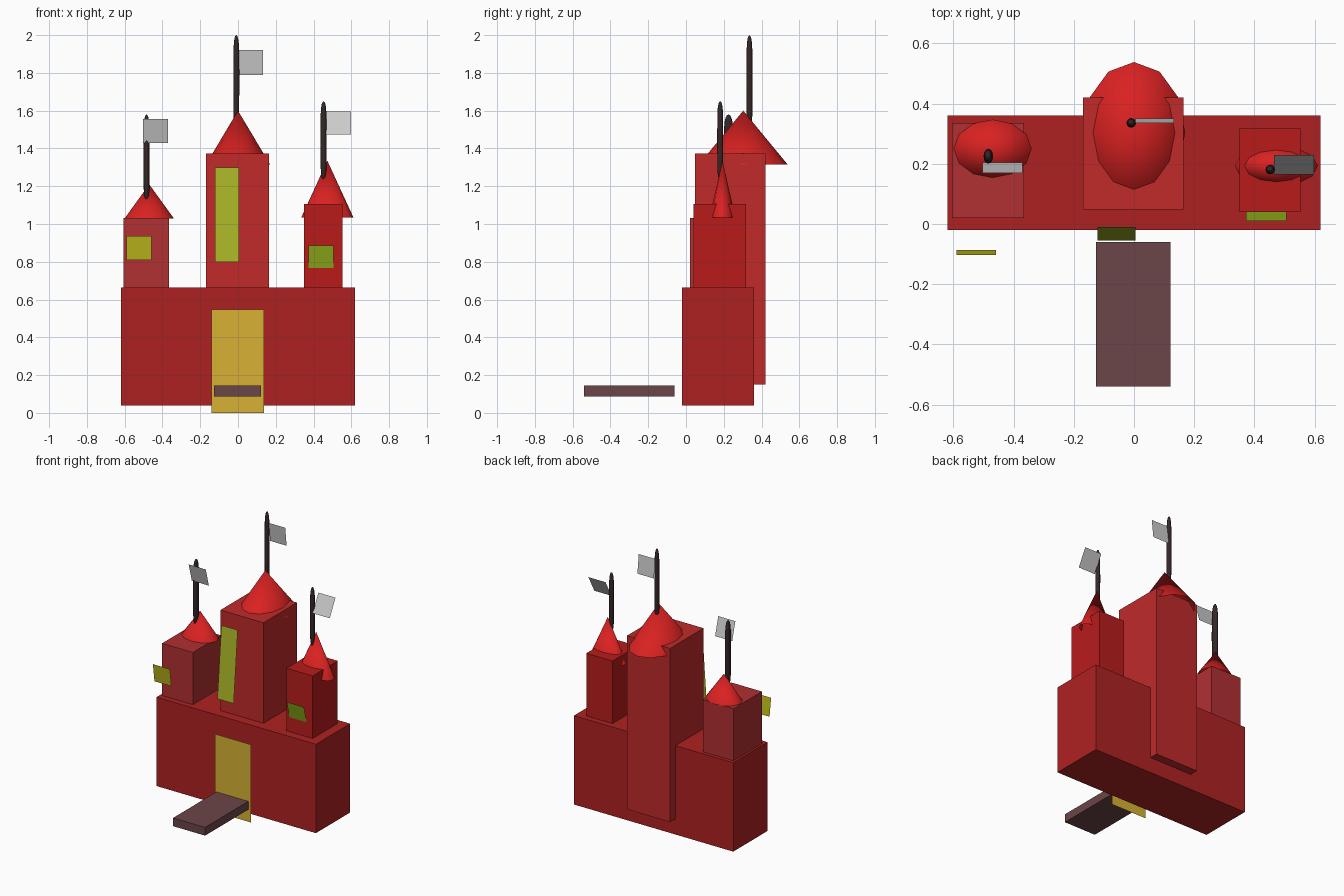
import bpy, bmesh, math
from mathutils import Matrix

if "Cube" in bpy.data.objects:
    bpy.data.objects.remove(bpy.data.objects["Cube"])


def material(name, rgb):
    m = bpy.data.materials.new(name)
    m.diffuse_color = [c ** 2.2 for c in rgb] + [1]
    m.use_nodes = True
    m.node_tree.nodes["Principled BSDF"].inputs["Base Color"].default_value = m.diffuse_color
    return m


def finish(name, bm, mat=None, smooth=False):
    me = bpy.data.meshes.new(name)
    bmesh.ops.recalc_face_normals(bm, faces=bm.faces)
    for f in bm.faces:
        f.smooth = smooth
    bm.to_mesh(me)
    bm.free()
    ob = bpy.data.objects.new(name, me)
    bpy.context.collection.objects.link(ob)
    if mat:
        me.materials.append(mat)
    return ob


def box(name, x, y, z, mat):
    bm = bmesh.new()
    mid = [(a + b) / 2 for a, b in (x, y, z)]
    size = [b - a for a, b in (x, y, z)]
    bmesh.ops.create_cube(bm, size=1, matrix=Matrix.LocRotScale(mid, None, size))
    return finish(name, bm, mat)


def sheet(name, x, z, y_bottom, y_top, mat=None):
    # thin panel, leaning between its bottom and top edge
    me = bpy.data.meshes.new(name)
    me.from_pydata([(x[0], y_bottom, z[0]), (x[1], y_bottom, z[0]),
                    (x[1], y_top, z[1]), (x[0], y_top, z[1])], [], [(0, 1, 2, 3)])
    ob = bpy.data.objects.new(name, me)
    bpy.context.collection.objects.link(ob)
    if mat:
        me.materials.append(mat)
    return ob


def roof(name, cx, cy, rx, ry, z0, z1, mat):
    # open-bottomed oval cone with 12 sides
    bm = bmesh.new()
    tip = bm.verts.new((cx, cy, z1))
    angles = [i * math.tau / 12 for i in range(12)]
    ring = [bm.verts.new((cx + rx * math.cos(a), cy + ry * math.sin(a), z0)) for a in angles]
    for i in range(12):
        bm.faces.new((ring[i], ring[(i + 1) % 12], tip))
    return finish(name, bm, mat, True)


def pole(name, cx, cy, rx, ry, z0, z1, mat):
    # spun profile with rounded, tapering ends
    bm = bmesh.new()
    prof = []
    for u in (-1, -.98, -.93, -.85, -.7, 0, .7, .85, .93, .98, 1):
        prof.append(bm.verts.new((math.sqrt(1 - abs(u) ** 6), 0, (z0 + z1) / 2 + u * (z1 - z0) / 2)))
    edges = [bm.edges.new(p) for p in zip(prof, prof[1:])]
    bmesh.ops.spin(bm, geom=prof + edges, cent=(0, 0, 0), axis=(0, 0, 1),
                   angle=math.tau, steps=12, use_merge=True)
    bmesh.ops.remove_doubles(bm, verts=bm.verts, dist=1e-5)
    bmesh.ops.transform(bm, verts=bm.verts,
                        matrix=Matrix.LocRotScale((cx, cy, 0), None, (rx, ry, 1)))
    return finish(name, bm, mat, True)


base_red = material("base_red", (.68, .15, .15))
center_red = material("center_red", (.75, .18, .18))
left_red = material("left_red", (.69, .20, .21))
right_red = material("right_red", (.72, .13, .13))
roof_red = material("roof_red", (.85, .15, .15))
dark = material("pole_dark", (.22, .17, .17))
wood = material("bridge_brown", (.42, .28, .29))
gold = material("door_gold", (.84, .69, .22))
yellow = material("left_window_yellow", (.74, .72, .13))
olive = material("center_window_green", (.66, .71, .17))
green = material("right_window_green", (.58, .70, .13))

# main block and towers
box("castle_base", (-.62, .62), (-.02, .36), (.04, .665), base_red)
box("center_tower", (-.17, .165), (.048, .42), (.15, 1.372), center_red)
box("left_tower", (-.605, -.365), (.02, .335), (.5, 1.032), left_red)
box("right_tower", (.35, .553), (.04, .318), (.5, 1.105), right_red)

# roofs
roof("center_roof", 0, .303, .17, .235, 1.315, 1.6, roof_red)
roof("left_roof", -.47, .25, .13, .097, 1.03, 1.21, roof_red)
roof("right_roof", .473, .193, .138, .069, 1.035, 1.335, roof_red)

# flag poles and flags
pole("center_pole", -.009, .336, .016, .016, 1.5, 2.0, dark)
pole("left_pole", -.484, .225, .016, .025, 1.115, 1.58, dark)
pole("right_pole", .453, .181, .016, .016, 1.23, 1.65, dark)
sheet("center_flag", (.005, .133), (1.79, 1.922), .35, .335)
sheet("left_flag", (-.503, -.37), (1.43, 1.557), .205, .17)
sheet("right_flag", (.465, .598), (1.475, 1.595), .165, .23)

# windows and door
sheet("left_window", (-.59, -.458), (.81, .937), -.086, -.103, yellow)
sheet("center_window", (-.122, .005), (.80, 1.30), -.055, -.01, olive)
sheet("right_window", (.372, .506), (.758, .885), .042, .01, green)
sheet("door", (-.14, .138), (0, .548), -.055, -.055, gold)

# drawbridge
box("drawbridge", (-.127, .122), (-.54, -.06), (.088, .146), wood)
